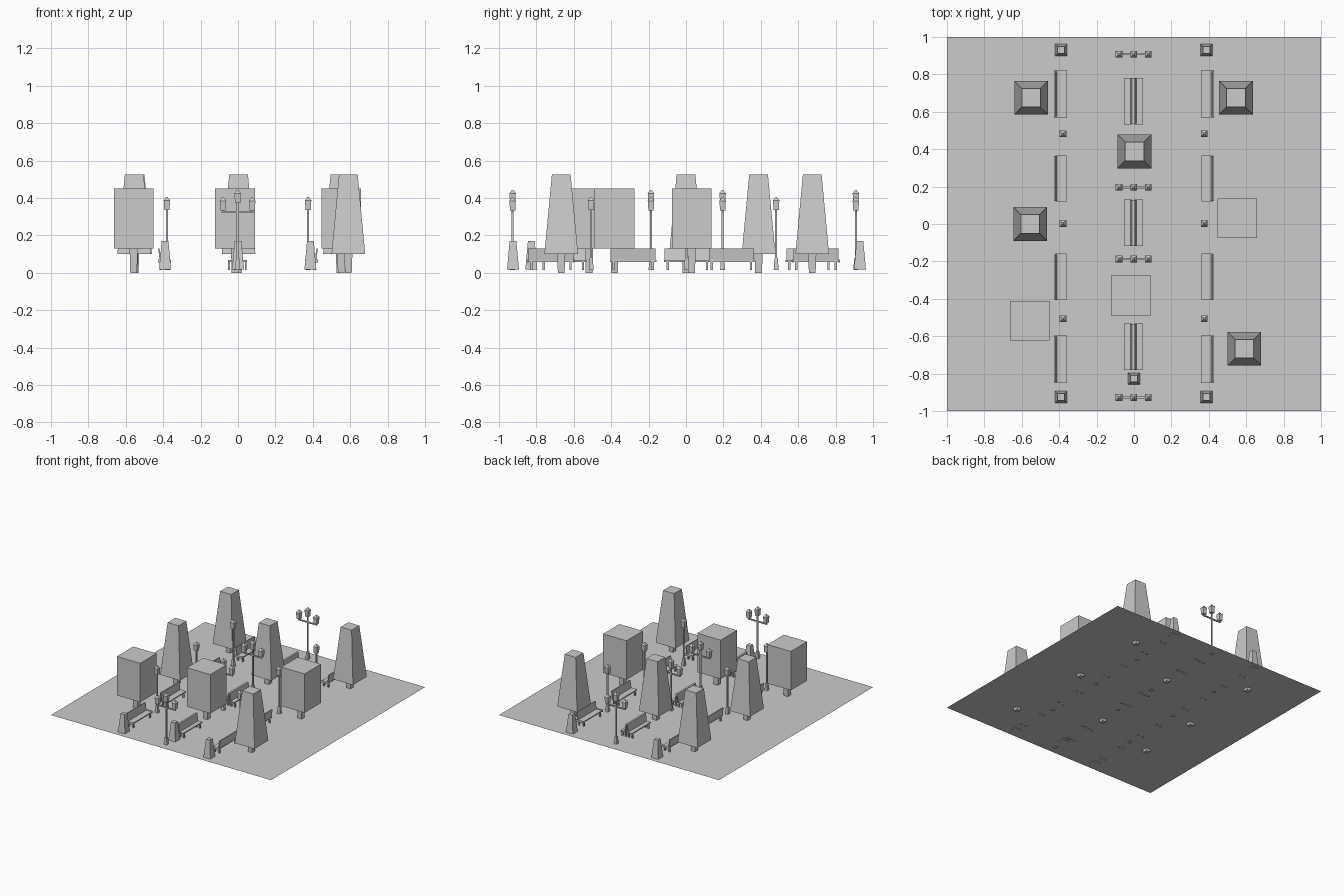
import bpy, bmesh
from mathutils import Vector

if "Cube" in bpy.data.objects:
    bpy.data.objects.remove(bpy.data.objects["Cube"])

GROUND = 0.022

def frustum(bm, x, y, z0, z1, b, t, shift=(0, 0)):
    """Four-sided block: b / t are half sizes (x, y) at bottom / top, shift moves the top."""
    rings = []
    for z, (hx, hy), (sx, sy) in ((z0, b, (0, 0)), (z1, t, shift)):
        rings.append([bm.verts.new((x + sx + i * hx, y + sy + j * hy, z))
                      for i, j in ((-1, -1), (1, -1), (1, 1), (-1, 1))])
    lo, hi = rings
    bm.faces.new(lo[::-1])
    bm.faces.new(hi)
    for k in range(4):
        n = (k + 1) % 4
        bm.faces.new((lo[k], lo[n], hi[n], hi[k]))

def box(bm, x, y, z0, z1, hx, hy):
    frustum(bm, x, y, z0, z1, (hx, hy), (hx, hy))

def finish(bm, name):
    me = bpy.data.meshes.new(name)
    bm.to_mesh(me)
    bm.free()
    ob = bpy.data.objects.new(name, me)
    bpy.context.collection.objects.link(ob)
    return ob

# trees: trunk plus tapered or box crown
def tree(x, y, tapered):
    bm = bmesh.new()
    z = 0.10 if tapered else 0.13
    frustum(bm, x, y, 0, z + 0.01, (0.018, 0.018), (0.022, 0.022))
    finish(bm, "tree_trunk")
    bm = bmesh.new()
    if tapered:
        frustum(bm, x, y, z, 0.525, (0.09, 0.09), (0.05, 0.05))
    else:
        box(bm, x, y, z, 0.45, 0.106, 0.106)
    finish(bm, "tree_crown")

# lantern: flared glass and pyramid roof
def lantern(bm, x, y, z):
    frustum(bm, x, y, z, z + 0.052, (0.014, 0.014), (0.017, 0.017))
    frustum(bm, x, y, z + 0.052, z + 0.07, (0.018, 0.018), (0.004, 0.004))

def lamp(x, y, triple):
    bm = bmesh.new()
    head = 0.373 if triple else 0.335
    frustum(bm, x, y, 0.015, 0.08, (0.013, 0.013), (0.009, 0.009))
    box(bm, x, y, 0.08, head, 0.005, 0.005)
    lantern(bm, x, y, head)
    if triple:
        box(bm, x, y, 0.319, 0.328, 0.085, 0.005)
        for s in (-1, 1):
            box(bm, x + s * 0.078, y, 0.328, 0.335, 0.004, 0.004)
            lantern(bm, x + s * 0.078, y, 0.333)
    finish(bm, "triple_lamp" if triple else "street_lamp")

# bench half: side is the direction the backrest lies in, x is the backrest foot
def bench_half(bm, x, y, side, depth):
    mid = x - side * depth / 2
    box(bm, mid, y, 0.059, 0.068, depth / 2, 0.124)
    frustum(bm, x - side * 0.006, y, 0.062, 0.13, (0.004, 0.121), (0.004, 0.121),
            (side * 0.009, 0))
    for j in (-1, 1):
        for d in (0.15, 0.85):
            box(bm, x - side * depth * d, y + j * 0.105, 0.015, 0.06, 0.005, 0.006)

def side_bench(x, y):
    s = 1 if x > 0 else -1
    bm = bmesh.new()
    bench_half(bm, s * 0.42, y, s, 0.06)
    # end rails on the corner benches
    if abs(y) > 0.5:
        for j in (-1, 1):
            box(bm, s * 0.394, y + j * 0.124, 0.055, 0.072, 0.035, 0.004)
    finish(bm, "side_bench")

def double_bench(y):
    bm = bmesh.new()
    for s in (-1, 1):
        bench_half(bm, -s * 0.008 - 0.003, y, -s, -0.042 * -1)
    finish(bm, "double_bench")

# double bench seats face outwards, backs lean together
def centre_bench(y):
    bm = bmesh.new()
    for s in (-1, 1):
        bench_half(bm, s * 0.007 - 0.003, y, -s, 0.044)
    finish(bm, "centre_bench")

# ground sheet
bm = bmesh.new()
bm.faces.new([bm.verts.new((i, j, GROUND)) for i, j in ((-1, -1), (1, -1), (1, 1), (-1, 1))])
finish(bm, "ground_sheet")

for p in ((-0.55, 0.675), (0.545, 0.675), (0.003, 0.388), (-0.555, 0.0), (0.59, -0.667)):
    tree(*p, True)
for p in ((0.552, 0.03), (-0.016, -0.382), (-0.558, -0.518)):
    tree(*p, False)

for y in (0.482, 0.003, -0.507):
    for x in (-0.38, 0.375):
        lamp(x, y, False)
for y in (0.908, 0.196, -0.187, -0.927):
    lamp(-0.002, y, True)

for y in (0.695, 0.243, -0.283, -0.723):
    for x in (-1, 1):
        side_bench(x, y)
for y in (0.657, 0.007, -0.656):
    centre_bench(y)

# small clipped shrubs
for x, y in ((-0.39, 0.93), (0.387, 0.93), (-0.39, -0.925), (0.387, -0.925), (0, -0.827)):
    bm = bmesh.new()
    frustum(bm, x, y, 0.017, 0.17, (0.032, 0.032), (0.018, 0.018))
    finish(bm, "small_shrub")
